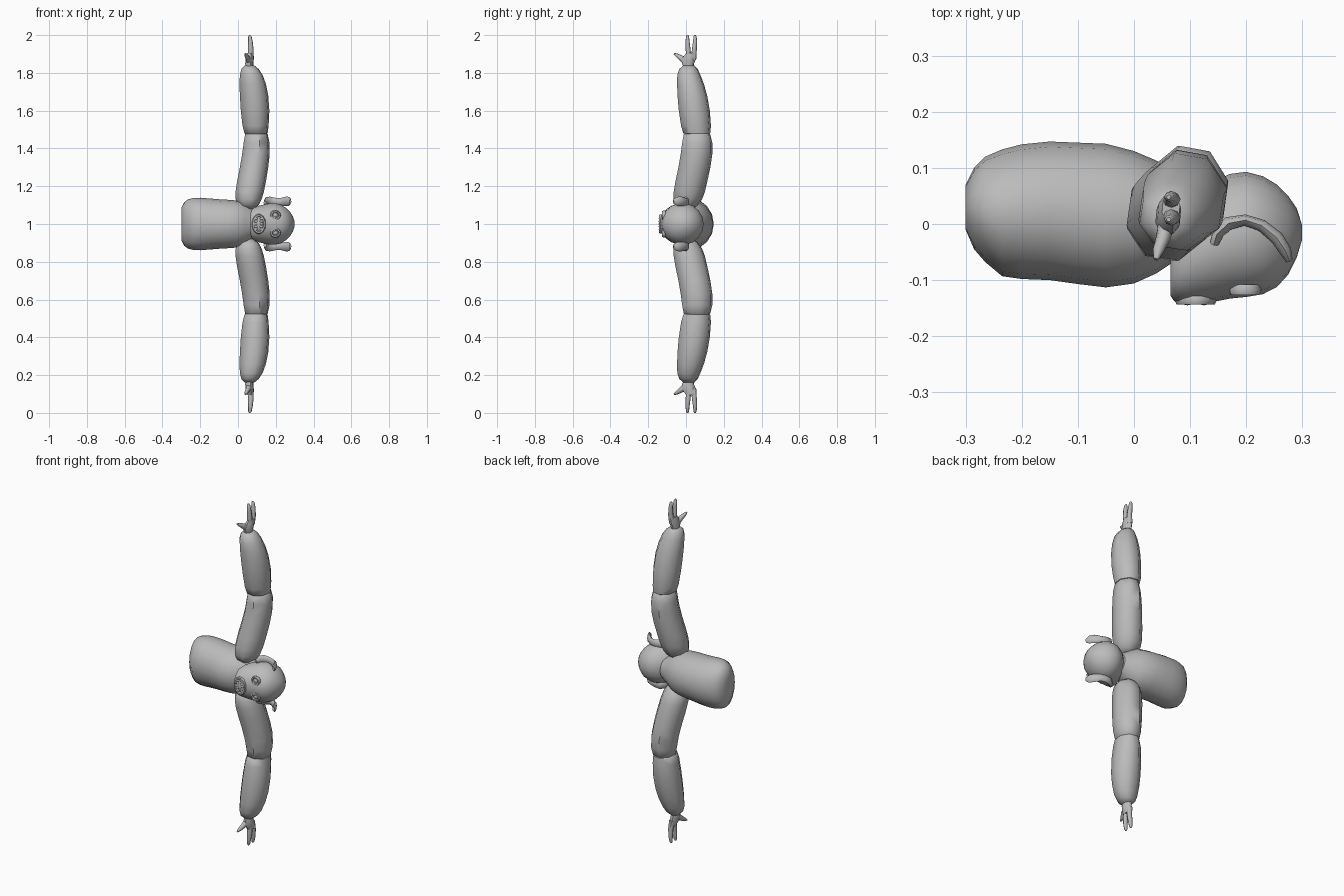
import bpy, bmesh, math
from mathutils import Vector

grey = bpy.data.materials.new("plain grey")
grey.diffuse_color = (0.5, 0.5, 0.5, 1)


def finish(bm, name, angle=50):
    bmesh.ops.recalc_face_normals(bm, faces=bm.faces)
    me = bpy.data.meshes.new(name)
    bm.to_mesh(me)
    bm.free()
    me.materials.append(grey)
    ob = bpy.data.objects.new(name, me)
    bpy.context.collection.objects.link(ob)
    bpy.ops.object.select_all(action='DESELECT')
    ob.select_set(True)
    bpy.context.view_layer.objects.active = ob
    bpy.ops.object.shade_smooth_by_angle(angle=math.radians(angle))
    return ob


def bridge(bm, rings, closed=False):
    n = len(rings[0])
    pairs = list(zip(rings, rings[1:])) + ([(rings[-1], rings[0])] if closed else [])
    for a, b in pairs:
        for i in range(n):
            j = (i + 1) % n
            bm.faces.new((a[i], a[j], b[j], b[i]))
    if not closed:
        bm.faces.new(rings[0])
        bm.faces.new(rings[-1])


def loft_x(name, sections, sides):
    """Sections: x, y low, y high, half width in z."""
    bm = bmesh.new()
    rings = []
    for x, lo, hi, rz in sections:
        c, r = (lo + hi) / 2, (hi - lo) / 2
        rings.append([bm.verts.new((x, c + r * math.cos(t), 1 + rz * math.sin(t)))
                      for t in (2 * math.pi * i / sides for i in range(sides))])
    bridge(bm, rings)
    return finish(bm, name)


def loft_z(name, sections, side, sides=8):
    """Sections: height from middle, x low, x high, y low, y high."""
    bm = bmesh.new()
    rings = []
    for h, x0, x1, y0, y1 in sections:
        rings.append([bm.verts.new(((x0 + x1) / 2 + (x1 - x0) / 2 * 1.03 * math.cos(t),
                                    (y0 + y1) / 2 + (y1 - y0) / 2 * 1.03 * math.sin(t), 1 + side * h))
                      for t in (2 * math.pi * (i + 0.3) / sides for i in range(sides))])
    bridge(bm, rings)
    return finish(bm, name)


def tube(name, path, side, up, sides=8):
    """Points: x, y, height from middle, radius along up, radius across."""
    bm = bmesh.new()
    rings = []
    pts = [Vector(p[:3]) for p in path]
    for i, p in enumerate(path):
        d = (pts[min(i + 1, len(pts) - 1)] - pts[max(i - 1, 0)]).normalized()
        v = Vector(up)
        v = (v - d * v.dot(d)).normalized()
        w = d.cross(v)
        ring = []
        for k in range(sides):
            t = 2 * math.pi * k / sides
            q = pts[i] + v * p[3] * math.cos(t) + w * p[4] * math.sin(t)
            ring.append(bm.verts.new((q.x, q.y, 1 + side * q.z)))
        rings.append(ring)
    bridge(bm, rings)
    return finish(bm, name)


def ring_shape(name, centre, rx, rz, thick, depth, n=14, m=6):
    """Oval ring facing the front."""
    bm = bmesh.new()
    rings = []
    for i in range(n):
        a = 2 * math.pi * i / n
        rings.append([bm.verts.new((centre[0] + (rx + thick * math.cos(b)) * math.cos(a),
                                    centre[1] + depth * math.sin(b),
                                    centre[2] + (rz + thick * math.cos(b)) * math.sin(a)))
                      for b in (2 * math.pi * k / m for k in range(m))])
    bridge(bm, rings, closed=True)
    return finish(bm, name)


def ball(name, centre, size):
    bm = bmesh.new()
    bmesh.ops.create_uvsphere(bm, u_segments=10, v_segments=6, radius=1)
    for v in bm.verts:
        v.co = Vector(centre) + Vector([a * b for a, b in zip(v.co, size)])
    return finish(bm, name)


# torso tapering into the neck
loft_x("torso", [
    (-0.30, -0.01, 0.07, 0.085), (-0.285, -0.045, 0.10, 0.115), (-0.265, -0.068, 0.12, 0.13),
    (-0.235, -0.093, 0.133, 0.138), (-0.20, -0.098, 0.142, 0.139), (-0.15, -0.10, 0.147, 0.135),
    (-0.10, -0.107, 0.145, 0.131), (-0.05, -0.113, 0.143, 0.128), (0.0, -0.106, 0.13, 0.124),
    (0.04, -0.088, 0.113, 0.112), (0.07, -0.068, 0.095, 0.09), (0.12, -0.05, 0.07, 0.06)], 16)

# head with a blunt jaw
loft_x("head", [
    (0.065, -0.128, -0.05, 0.055), (0.072, -0.138, -0.03, 0.075), (0.085, -0.143, 0.01, 0.088),
    (0.11, -0.143, 0.05, 0.098), (0.14, -0.139, 0.075, 0.105), (0.17, -0.133, 0.089, 0.111),
    (0.20, -0.130, 0.093, 0.111), (0.23, -0.125, 0.085, 0.102), (0.255, -0.112, 0.07, 0.086),
    (0.275, -0.09, 0.05, 0.066), (0.29, -0.06, 0.028, 0.042), (0.299, -0.03, 0.0, 0.016)], 18)

# mouth: lips and two rows of teeth
ring_shape("lips", (0.11, -0.135, 1.0), 0.03, 0.045, 0.008, 0.010)
for row, x in (("lower", 0.095), ("upper", 0.125)):
    for k in range(-2, 3):
        ball(row + "_tooth", (x, -0.137, 1 + k * 0.014), (0.011, 0.008, 0.007))

for side, label in ((1, "top"), (-1, "bottom")):
    # eye
    ring_shape(label + "_eyelid", (0.198, -0.117, 1 + side * 0.046), 0.022, 0.020, 0.007, 0.011)
    ball(label + "_eyeball", (0.198, -0.114, 1 + side * 0.046), (0.016, 0.012, 0.015))

    # ear, a curled strip
    tube(label + "_ear", [
        (0.143, -0.035, 0.112, 0.012, 0.008), (0.150, -0.015, 0.118, 0.024, 0.011),
        (0.168, 0.001, 0.119, 0.026, 0.012), (0.198, 0.007, 0.117, 0.022, 0.010),
        (0.228, -0.003, 0.117, 0.021, 0.011), (0.255, -0.025, 0.120, 0.025, 0.012),
        (0.270, -0.048, 0.120, 0.024, 0.011), (0.277, -0.066, 0.118, 0.012, 0.006)],
        side, (0, 0, 1))

    # upper arm
    loft_z(label + "_upper_arm", [
        (0.08, 0.03, 0.08, -0.03, 0.04), (0.10, 0.004, 0.11, -0.056, 0.062),
        (0.13, -0.012, 0.125, -0.066, 0.085), (0.17, -0.013, 0.137, -0.065, 0.10),
        (0.23, -0.004, 0.149, -0.055, 0.114), (0.30, 0.01, 0.160, -0.04, 0.129),
        (0.37, 0.022, 0.168, -0.028, 0.139), (0.43, 0.03, 0.167, -0.02, 0.139),
        (0.475, 0.038, 0.157, -0.012, 0.128), (0.495, 0.06, 0.13, 0.02, 0.10)], side)
    # forearm
    loft_z(label + "_forearm", [
        (0.465, 0.06, 0.13, 0.02, 0.10), (0.48, 0.034, 0.157, -0.014, 0.128),
        (0.52, 0.024, 0.162, -0.026, 0.132), (0.60, 0.015, 0.166, -0.038, 0.126),
        (0.68, 0.010, 0.160, -0.045, 0.112), (0.74, 0.008, 0.148, -0.047, 0.095),
        (0.79, 0.010, 0.130, -0.046, 0.076), (0.82, 0.018, 0.110, -0.036, 0.062),
        (0.838, 0.035, 0.088, -0.015, 0.045)], side)
    # hand with two fingers and a thumb
    loft_z(label + "_palm", [
        (0.82, 0.04, 0.08, -0.01, 0.04), (0.85, 0.038, 0.082, -0.022, 0.043),
        (0.88, 0.042, 0.084, -0.018, 0.055), (0.905, 0.05, 0.082, 0.0, 0.055)], side)
    for y0, y1, name in ((0.015, 0.008, "inner"), (0.040, 0.048, "outer")):
        tube(label + "_" + name + "_finger", [
            (0.064, y0, 0.87, 0.015, 0.014), (0.068, (y0 + y1) / 2, 0.92, 0.015, 0.013),
            (0.066, y1, 0.965, 0.012, 0.011), (0.063, y1, 0.992, 0.009, 0.008),
            (0.062, y1, 1.0, 0.004, 0.004)], side, (1, 0, 0))
    tube(label + "_thumb", [
        (0.058, 0.0, 0.86, 0.015, 0.018), (0.052, -0.025, 0.878, 0.013, 0.015),
        (0.043, -0.048, 0.893, 0.010, 0.010), (0.039, -0.063, 0.902, 0.004, 0.004)],
        side, (1, 0, 0))
